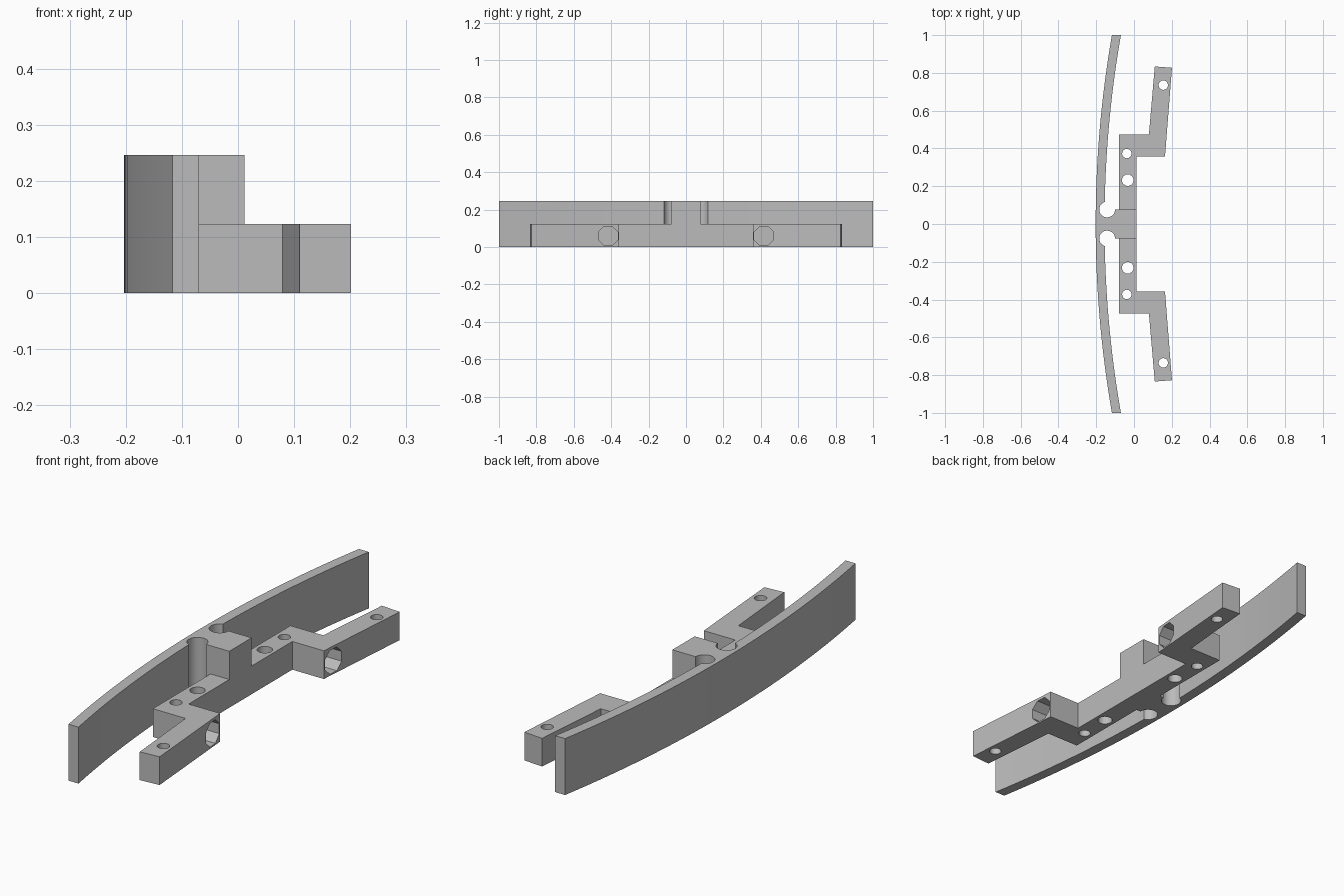
import bpy, bmesh, math
from mathutils import Matrix

if "Cube" in bpy.data.objects:
    bpy.data.objects.remove(bpy.data.objects["Cube"])

FULL, LOW = 0.246, 0.123      # bumper / bracket heights
HUB = 0.077                   # hub half width

grey = bpy.data.materials.new("plain grey")
grey.use_nodes = True
grey.diffuse_color = (0.5, 0.5, 0.5, 1)
grey.node_tree.nodes["Principled BSDF"].inputs["Base Color"].default_value = (0.5, 0.5, 0.5, 1)


def make_object(name, bm):
    bmesh.ops.recalc_face_normals(bm, faces=bm.faces)
    mesh = bpy.data.meshes.new(name)
    bm.to_mesh(mesh)
    bm.free()
    mesh.materials.append(grey)
    obj = bpy.data.objects.new(name, mesh)
    bpy.context.collection.objects.link(obj)
    return obj


def extrude_profile(name, points, height):
    bm = bmesh.new()
    face = bm.faces.new([bm.verts.new((x, y, 0)) for x, y in points])
    up = bmesh.ops.extrude_face_region(bm, geom=[face])["geom"]
    verts = [v for v in up if isinstance(v, bmesh.types.BMVert)]
    bmesh.ops.translate(bm, verts=verts, vec=(0, 0, height))
    return make_object(name, bm)


def cylinder(name, centre, radius, depth, sides, turn=None):
    bm = bmesh.new()
    matrix = Matrix.Translation(centre) @ (turn or Matrix())
    bmesh.ops.create_cone(bm, cap_ends=True, segments=sides, radius1=radius,
                          radius2=radius, depth=depth, matrix=matrix)
    return make_object(name, bm)


def combine(target, other, operation):
    mod = target.modifiers.new("combine", 'BOOLEAN')
    mod.operation, mod.solver, mod.object = operation, 'EXACT', other
    bpy.context.view_layer.objects.active = target
    bpy.ops.object.modifier_apply(modifier=mod.name)
    bpy.data.objects.remove(other)


# Curved bumper, trimmed square at both ends
CENTRE_X, OUTER, INNER, STEPS = 5.654, 5.857, 5.81, 32


def arc(radius):
    ys = [-1 + 2 * i / STEPS for i in range(STEPS + 1)]
    return [(CENTRE_X - math.sqrt(radius ** 2 - y * y), y) for y in ys]


body = extrude_profile("bumper_bracket", arc(OUTER) + arc(INNER)[::-1], FULL)

# Tall central hub joining the bumper to the bracket
hub = extrude_profile("hub", [(-0.18, -HUB), (0.012, -HUB), (0.012, HUB), (-0.18, HUB)], FULL)
combine(body, hub, 'UNION')

# Low cranked bracket, mirrored front to back
half = [(0.012, 0.357), (0.164, 0.357), (0.201, 0.827), (0.11, 0.834),
        (0.079, 0.474), (-0.079, 0.474)]
bracket = extrude_profile("bracket", half + [(x, -y) for x, y in reversed(half)], LOW)
combine(body, bracket, 'UNION')

# Round reliefs, screw holes and side sockets on both arms
holes = [(-0.142, HUB, 0.042, 24), (-0.033, 0.232, 0.031, 16),
         (-0.038, 0.373, 0.025, 16), (0.155, 0.735, 0.025, 16)]
side_turn = Matrix.Rotation(math.pi / 2, 4, 'Y') @ Matrix.Rotation(math.pi / 8, 4, 'Z')
for side in (-1, 1):
    for x, y, radius, sides in holes:
        combine(body, cylinder("hole", (x, side * y, 0.1), radius, 1, sides), 'DIFFERENCE')
    socket = cylinder("socket", (0.11, side * 0.416, 0.059), 0.056, 0.2, 8, side_turn)
    combine(body, socket, 'DIFFERENCE')

# Smooth the bumper curve and bores, keep the corners sharp
body.select_set(True)
bpy.context.view_layer.objects.active = body
bpy.ops.object.shade_smooth_by_angle(angle=math.radians(30))
